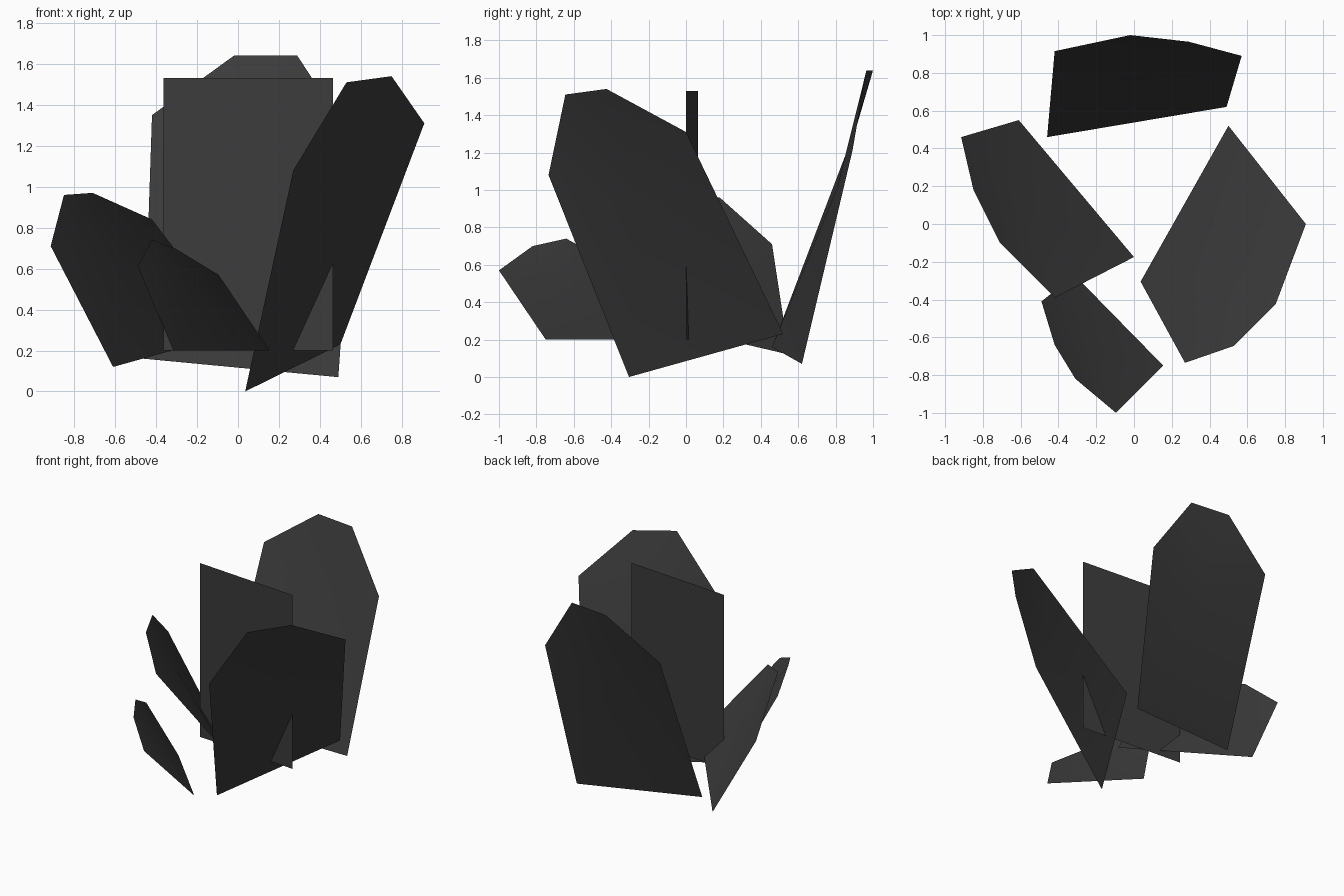
import bpy
from mathutils import Vector

if "Cube" in bpy.data.objects:
    bpy.data.objects.remove(bpy.data.objects["Cube"])

# Dark charcoal shared by every sheet
charcoal = bpy.data.materials.new("charcoal")
charcoal.diffuse_color = (0.045, 0.045, 0.045, 1)
charcoal.use_nodes = True
charcoal.node_tree.nodes["Principled BSDF"].inputs["Base Color"].default_value = charcoal.diffuse_color


def sheet(name, outline):
    """Thin single-sided leaf sheet: an outline fanned around its centre."""
    pts = [Vector(p) for p in outline]
    n = len(pts)
    centre = sum(pts, Vector()) / n
    faces = [(i, (i + 1) % n, n) for i in range(n)]
    mesh = bpy.data.meshes.new(name)
    mesh.from_pydata(pts + [centre], [], faces)
    mesh.shade_smooth()
    mesh.materials.append(charcoal)
    obj = bpy.data.objects.new(name, mesh)
    bpy.context.collection.objects.link(obj)
    return obj


# Four leaning outer leaves: two base corners, then the rounded tip
leaves = {
    "back_leaf": [(-0.46, 0.46, 0.16), (0.49, 0.62, 0.07), (0.57, 0.89, 1.21),
                  (0.29, 0.965, 1.64), (-0.02, 1.0, 1.64), (-0.42, 0.915, 1.35)],
    "right_leaf": [(0.5, 0.52, 0.23), (0.035, -0.305, 0.0), (0.27, -0.735, 1.08),
                   (0.53, -0.645, 1.51), (0.75, -0.425, 1.54), (0.91, 0.0, 1.31)],
    "left_leaf": [(0.0, -0.175, 0.29), (-0.61, 0.55, 0.12), (-0.915, 0.46, 0.71),
                  (-0.85, 0.18, 0.96), (-0.71, -0.1, 0.97), (-0.42, -0.39, 0.84)],
    "front_leaf": [(0.155, -0.75, 0.2), (-0.315, -0.27, 0.2), (-0.49, -0.41, 0.61),
                   (-0.42, -0.64, 0.74), (-0.31, -0.82, 0.7), (-0.095, -1.0, 0.57)],
}
for name, outline in leaves.items():
    sheet(name, outline)

# Upright central panel, turned slightly about z
left, right = (-0.365, 0.063), (0.463, 0.0)
sheet("central_panel", [(*left, 0.2), (*right, 0.2), (*right, 1.53), (*left, 1.53)])
